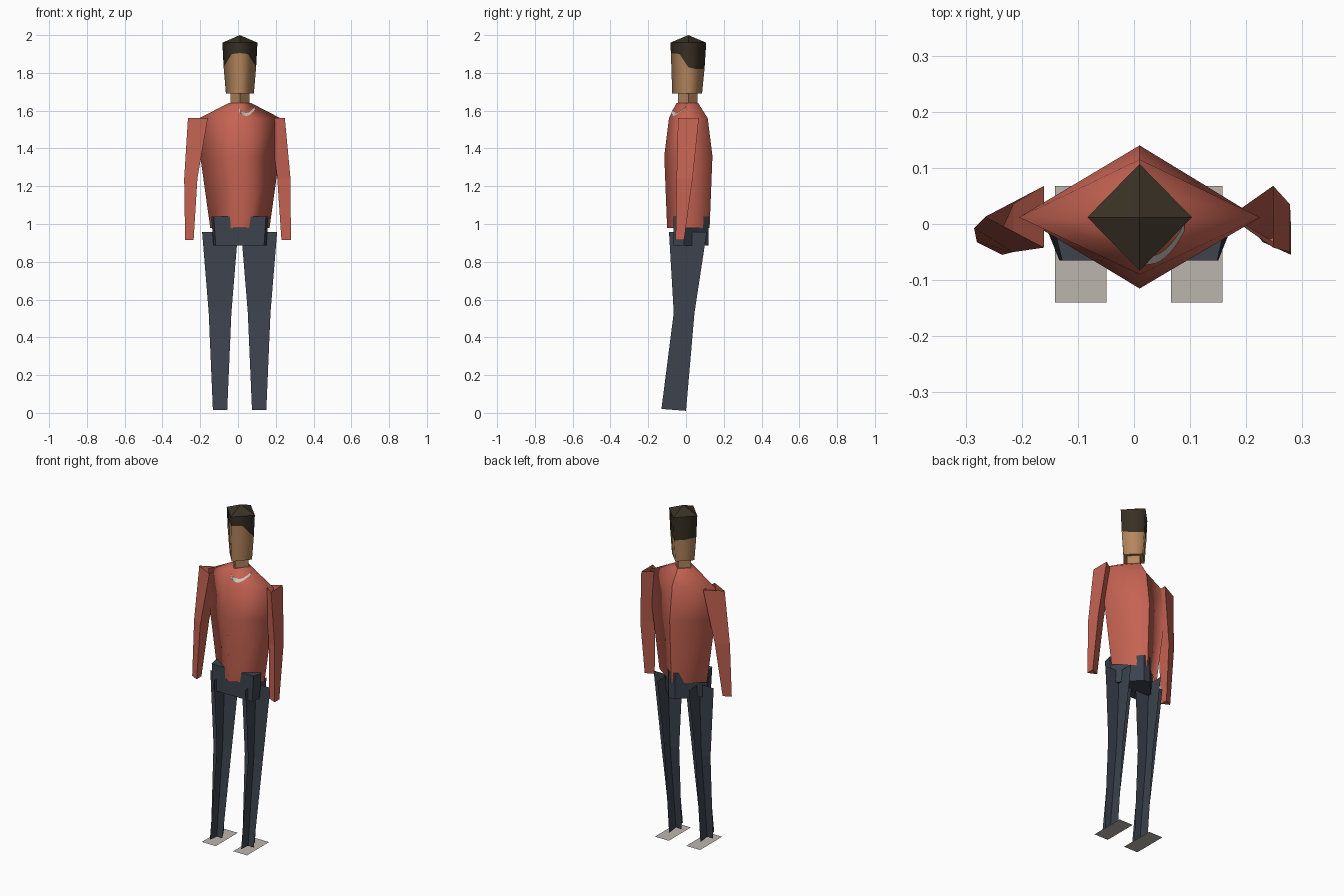
import bpy, bmesh
from mathutils import Vector
from mathutils.bvhtree import BVHTree

cube = bpy.data.objects.get("Cube")
if cube:
    bpy.data.objects.remove(cube, do_unlink=True)

CX, CY = 0.01, 0.012


def material(name, rgb):
    m = bpy.data.materials.new(name)
    m.use_nodes = True
    m.diffuse_color = (*rgb, 1)
    bsdf = m.node_tree.nodes["Principled BSDF"]
    bsdf.inputs["Base Color"].default_value = (*rgb, 1)
    bsdf.inputs["Roughness"].default_value = 0.9
    return m


red = material("red_cloth", (0.56, 0.125, 0.085))
navy = material("navy_cloth", (0.045, 0.055, 0.075))
skin = material("skin", (0.46, 0.24, 0.11))
hair = material("dark_hair", (0.04, 0.03, 0.018))
sole = material("pale_shoe", (0.50, 0.47, 0.42))
trim = material("pale_trim", (0.62, 0.56, 0.50))


def make(name, bm, mats, smooth=False):
    mesh = bpy.data.meshes.new(name)
    bm.to_mesh(mesh)
    bm.free()
    for m in mats:
        mesh.materials.append(m)
    for p in mesh.polygons:
        p.use_smooth = smooth
    ob = bpy.data.objects.new(name, mesh)
    bpy.context.collection.objects.link(ob)
    return ob


def loft(rings, closed=True, caps=()):
    """Skin a list of equal-length point rings; caps holds ring indices to fill."""
    bm = bmesh.new()
    rows = [[bm.verts.new(p) for p in r] for r in rings]
    n = len(rows[0])
    for a, b in zip(rows, rows[1:]):
        for i in range(n if closed else n - 1):
            j = (i + 1) % n
            bm.faces.new((a[i], a[j], b[j], b[i]))
    for c in caps:
        bm.faces.new(rows[c])
    if closed:
        bmesh.ops.recalc_face_normals(bm, faces=bm.faces)
    return bm


def diamond(z, rx, front, back):
    return [(CX, front, z), (CX + rx, CY, z), (CX, back, z), (CX - rx, CY, z)]


# Torso: diamond sections, smooth apart from the seam down the back
bm = loft([diamond(0.98, 0.157, -0.10, 0.125),
           diamond(1.36, 0.21, -0.115, 0.14),
           diamond(1.56, 0.215, -0.09, 0.115),
           diamond(1.64, 0.06, -0.05, 0.065)], caps=(3,))
for e in bm.edges:
    e.smooth = not all(v.co.y > 0.05 for v in e.verts)
for e in bm.edges:
    if any(len(f.verts) == 4 and all(v.co.z > 1.63 for v in f.verts) for f in e.link_faces):
        e.smooth = False
torso_tree = BVHTree.FromBMesh(bm)
make("torso", bm, [red], True)

# Curved pale trim lying on the upper chest
rows = []
for lift in (0.0, 0.016):
    row = []
    for i in range(11):
        t = i / 10
        x = 0.005 + 0.085 * t
        z = 1.572 + 0.03 * (2 * t - 0.9) ** 2 + lift
        hit = torso_tree.ray_cast(Vector((x, -1, z)), Vector((0, 1, 0)))[0]
        y = hit.y if hit else CY
        row.append((x, y - 0.005, z))
    rows.append(row)
make("chest_trim", loft(rows, closed=False), [trim])

# Neck
make("neck", loft([diamond(z, 0.05, -0.043, 0.06) for z in (1.62, 1.71)]), [skin])


# Head: diamond with midpoints on each side and a shaped hairline
def head_ring(rx, front, back, z):
    d = [Vector(p) for p in diamond(0, rx, front, back)]
    pts = []
    for i in range(4):
        pts += [d[i], (d[i] + d[(i + 1) % 4]) / 2]
    heights = z if isinstance(z, list) else [z] * 8
    return [(p.x, p.y, h) for p, h in zip(pts, heights)]


hairline = [1.905, 1.90, 1.83, 1.82, 1.82, 1.82, 1.83, 1.90]
bm = loft([head_ring(0.074, -0.073, 0.085, 1.69),
           head_ring(0.086, -0.08, 0.098, hairline),
           head_ring(0.093, -0.083, 0.107, 1.96)], caps=(0,))
bm.verts.ensure_lookup_table()
apex = bm.verts.new((CX, CY, 2.0))
top = bm.verts[16:24]
for i in range(8):
    bm.faces.new((top[i], top[(i + 1) % 8], apex))
bmesh.ops.recalc_face_normals(bm, faces=bm.faces)
for f in bm.faces:
    f.material_index = int(max(v.co.z for v in f.verts) > 1.93)
for e in bm.edges:
    e.smooth = not (all(v.co.z > 1.95 for v in e.verts) or all(v.co.z < 1.7 for v in e.verts))
make("head", bm, [skin, hair], True)


# Arms: open triangular sleeves, (height, flat side x, point x, front y, back y)
def arm(name, sections):
    rings = [[(flat, y0, z), (flat, y1, z), (tip, (y0 + y1) / 2, z)]
             for z, flat, tip, y0, y1 in sections]
    make(name, loft(rings, caps=(0,)), [red])


arm("right_arm", [(0.915, -0.235, -0.28, -0.055, -0.01),
                  (1.24, -0.215, -0.285, -0.05, 0.035),
                  (1.56, -0.16, -0.265, -0.042, 0.068)])
arm("left_arm", [(0.915, 0.28, 0.23, -0.055, -0.01),
                 (1.24, 0.278, 0.208, -0.05, 0.035),
                 (1.56, 0.248, 0.17, -0.042, 0.068)])

# Hips: flat front narrowing to the back
outline = [(0.138, -0.065), (0.15, -0.01), (0.03, 0.12), (-0.01, 0.12), (-0.13, -0.01), (-0.118, -0.065)]
rings = [[(CX + (x - CX) * s, y, z) for x, y in outline] for z, s in ((0.885, 1.0), (1.04, 1.08))]
make("hips", loft(rings, caps=(0, 1)), [navy])

# Legs: two crossed tapering sheets each, with a flat shoe sheet below
# (height, half width, front y, back y)
leg_sections = [(0.957, 0.095, -0.09, 0.11), (0.53, 0.06, -0.065, 0.045), (0.016, 0.038, -0.13, 0.0)]
for side, x in (("right", -0.095), ("left", 0.112)):
    across = [[(x - w, (a + b) / 2, z), (x + w, (a + b) / 2, z)] for z, w, a, b in leg_sections]
    along = [[(x, a, z + (0.005 if z < 0.1 else 0)), (x, b, z - (0.005 if z < 0.1 else 0))]
             for z, w, a, b in leg_sections]
    make(side + "_leg_front_sheet", loft(across[::-1], closed=False), [navy])
    make(side + "_leg_side_sheet", loft(along[::-1], closed=False), [navy])
    shoe = [[(x - 0.046, y, 0), (x + 0.046, y, 0)] for y in (-0.14, 0.068)]
    make(side + "_shoe", loft(shoe, closed=False), [sole])
